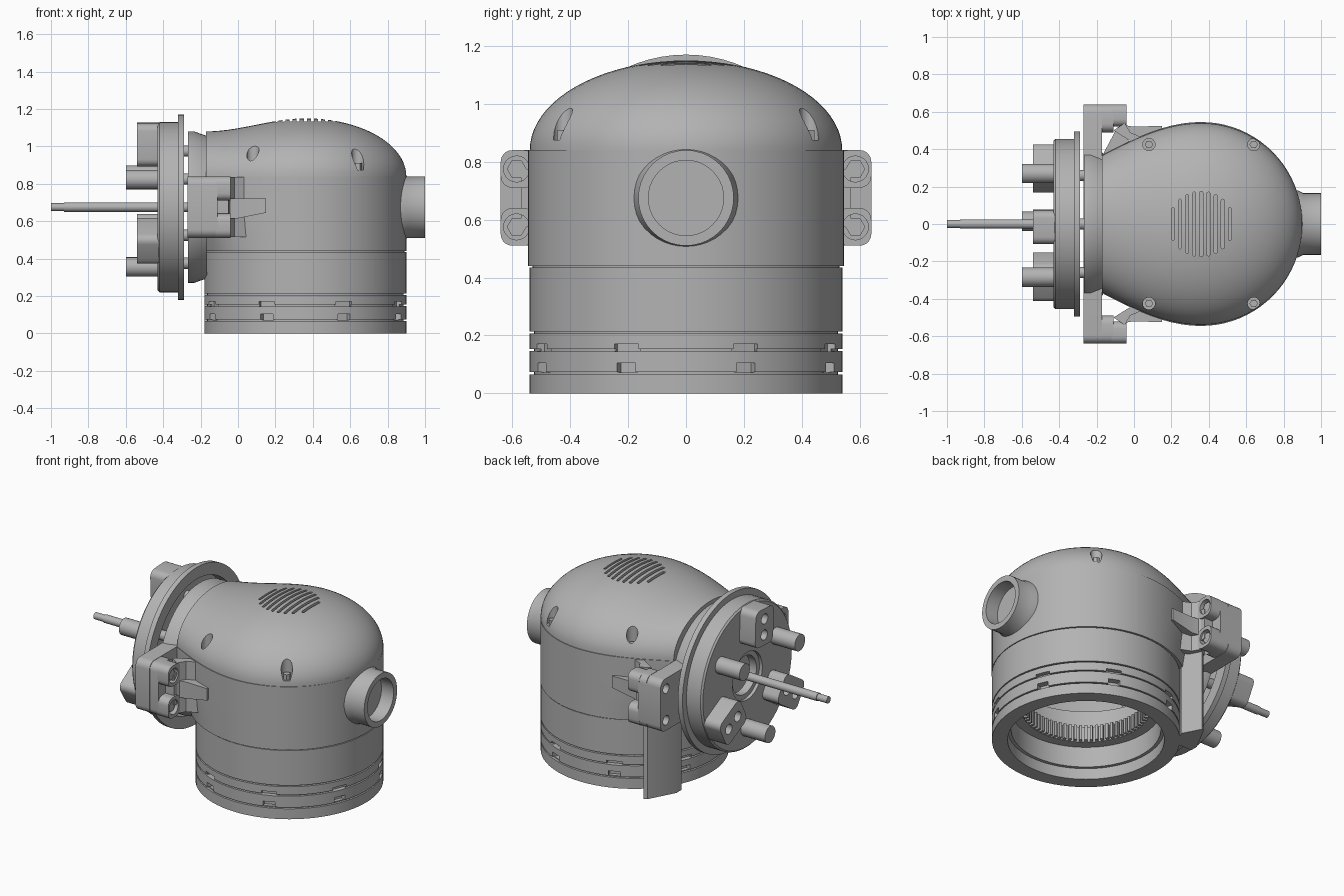
import bpy, bmesh
from math import sin, cos, pi, sqrt, radians
from mathutils import Matrix

if "Cube" in bpy.data.objects:
    bpy.data.objects.remove(bpy.data.objects["Cube"])

grey = bpy.data.materials.new("machined_grey")
grey.use_nodes = True
grey.diffuse_color = (0.45, 0.45, 0.45, 1)
grey.node_tree.nodes["Principled BSDF"].inputs["Base Color"].default_value = grey.diffuse_color

CX, R, MID = 0.36, 0.54, 0.675      # body axis, body radius, flange axis height


def activate(ob):
    bpy.ops.object.select_all(action='DESELECT')
    ob.select_set(True)
    bpy.context.view_layer.objects.active = ob


def make(name, verts, faces, fix=True):
    bm = bmesh.new()
    vs = [bm.verts.new(v) for v in verts]
    for f in faces:
        bm.faces.new([vs[i] for i in f])
    bmesh.ops.remove_doubles(bm, verts=bm.verts, dist=1e-5)
    if fix:
        bmesh.ops.recalc_face_normals(bm, faces=bm.faces)
    me = bpy.data.meshes.new(name)
    bm.to_mesh(me)
    bm.free()
    ob = bpy.data.objects.new(name, me)
    bpy.context.collection.objects.link(ob)
    me.materials.append(grey)
    smooth(ob)
    return ob


def smooth(ob):
    activate(ob)
    bpy.ops.object.shade_smooth_by_angle(angle=radians(30))


def place(axis, u, v, h):
    return (h, u, v) if axis == 'X' else (u, v, h)


def prism(name, outline, axis, a, b):
    n = len(outline)
    verts = [place(axis, u, v, h) for h in (a, b) for u, v in outline]
    faces = [(i, (i + 1) % n, n + (i + 1) % n, n + i) for i in range(n)]
    return make(name, verts, faces + [range(n), range(n, 2 * n)])


def circle(u, v, r, n=24):
    return [(u + r * cos(2 * pi * i / n), v + r * sin(2 * pi * i / n)) for i in range(n)]


def rounded(u, v, hu, hv, r, n=5):
    pts = []
    for k, (su, sv) in enumerate(((1, 1), (-1, 1), (-1, -1), (1, -1))):
        for i in range(n + 1):
            a = pi / 2 * (k + i / n)
            pts.append((u + su * (hu - r) + r * cos(a), v + sv * (hv - r) + r * sin(a)))
    return pts


def lathe(name, profile, axis, u, v, n=72):
    m = len(profile)
    verts = [place(axis, u + r * cos(2 * pi * i / n), v + r * sin(2 * pi * i / n), h)
             for i in range(n) for r, h in profile]
    faces = [(i * m + j, i * m + (j + 1) % m, (i + 1) % n * m + (j + 1) % m, (i + 1) % n * m + j)
             for i in range(n) for j in range(m)]
    return make(name, verts, faces)


def join(obs):
    activate(obs[0])
    for o in obs:
        o.select_set(True)
    if len(obs) > 1:
        bpy.ops.object.join()
    return obs[0]


def cut(ob, cutters):
    cutter = join(cutters)
    activate(ob)
    mod = ob.modifiers.new("cut", 'BOOLEAN')
    mod.operation, mod.object, mod.solver = 'DIFFERENCE', cutter, 'EXACT'
    bpy.ops.object.modifier_apply(modifier=mod.name)
    bpy.data.objects.remove(cutter)
    smooth(ob)


# Stations along x: half width and dome height, running from neck to rear
stations = []
for i in range(15):
    u = i / 14
    stations.append((-0.17 + 0.53 * u, 0.37 + 0.175 * sin(pi / 2 * u),
                     0.24 + 0.07 * u * u * (3 - 2 * u)))
for i in range(1, 21):
    t = pi / 2 * i / 20
    stations.append((CX + R * sin(t), 0.545 * cos(t), 0.31 * cos(t)))

# Domed cover, closed by a flat underside and a neck end
M = 40
verts = [(x, (w * 0.99) * cos(pi * j / M), 0.84 + h * sin(pi * j / M))
         for x, w, h in stations for j in range(M + 1)]
faces = [(i * (M + 1) + j, i * (M + 1) + (j + 1) % (M + 1),
          (i + 1) * (M + 1) + (j + 1) % (M + 1), (i + 1) * (M + 1) + j)
         for i in range(len(stations) - 2) for j in range(M + 1)]
last = (len(stations) - 2) * (M + 1)
tip = last + M + 1
faces += [(last + j, last + (j + 1) % (M + 1), tip) for j in range(M + 1)]
dome = make("dome_cover", verts[:tip + 1], faces + [range(M + 1)])

# Vent slots and screw pockets in the dome
cutters = []
for k in range(-4, 5):
    half = sqrt(0.175 ** 2 - (k * 0.038) ** 2)
    cutters.append(prism("slot", rounded(CX + k * 0.038, 0, 0.008, half, 0.007, 2), 'Z', 1.12, 1.3))
screws = [(CX + sx * 0.28, sy * 0.425) for sx in (-1, 1) for sy in (-1, 1)]
for x, y in screws:
    cutters.append(prism("pocket", circle(x, y, 0.033, 16), 'Z', 0.875, 1.2))
cut(dome, cutters)
for x, y in screws:
    prism("dome_screw", circle(x, y, 0.022, 6), 'Z', 0.87, 0.91)

# Upper housing wall: follows the dome above, tucks in under the neck below
verts, n = [], 2 * len(stations) - 1
rows = ((0.44, 0.6), (0.54, 0.25), (0.64, 0), (0.84, 0))
for z, tuck in rows:
    side = []
    for x, w, h in stations:
        if x < CX:
            w += (sqrt(0.545 ** 2 - (x - CX) ** 2) - w) * tuck
        side.append((x, w))
    verts += [(x, -w, z) for x, w in side] + [(x, w, z) for x, w in side[-2::-1]]
wall = make("upper_housing", verts, [(k * n + i, k * n + i + 1, k * n + n + i + 1, k * n + n + i)
                                     for k in range(len(rows) - 1) for i in range(n - 1)], fix=False)
activate(wall)
shell = wall.modifiers.new("thickness", 'SOLIDIFY')
shell.thickness, shell.offset = 0.03, -1
bpy.ops.object.modifier_apply(modifier=shell.name)
smooth(wall)

# Lower housing: stacked rings separated by grooves, open underneath
profile = [(0.45, 0), (R, 0)]
for z in (0.07, 0.15, 0.21):
    profile += [(R, z - 0.004), (R - 0.015, z - 0.004), (R - 0.015, z + 0.004), (R, z + 0.004)]
profile += [(R, 0.435), (0.53, 0.435), (0.53, 0.46), (0.47, 0.46), (0.47, 0.3), (0.37, 0.3),
            (0.37, 0.2), (0.43, 0.2), (0.43, 0.07), (0.45, 0.07)]
lower = lathe("lower_housing", profile, 'Z', CX, 0)


def around(name, count, start, r0, r1, half, z0, z1):
    out = []
    for i in range(count):
        ob = prism(name, [(r0, -half), (r1, -half), (r1, half), (r0, half)], 'Z', z0, z1)
        ob.data.transform(Matrix.Translation((CX, 0, 0)) @ Matrix.Rotation(start + 2 * pi * i / count, 4, 'Z'))
        out.append(ob)
    return out


cut(lower, around("notch", 8, pi / 8, 0.51, 0.6, 0.045, 0.145, 0.17))
cut(lower, around("notch", 8, pi / 8, 0.5, 0.6, 0.035, 0.072, 0.105))
teeth = join(around("ring_gear_teeth", 72, 0, 0.345, 0.375, 0.008, 0.202, 0.298))
teeth.name = "ring_gear_teeth"

# Upright post under the clamp, on the left side only
prism("side_post", [(-0.178, 0.3), (-0.178, 0.35), (-0.09, 0.515), (-0.07, 0.525), (-0.01, 0.41),
                    (-0.06, 0.3)], 'Z', 0, 0.6)

# Rear port with flared root
lathe("rear_port", [(0, 0.86), (0.18, 0.86), (0.18, 0.875), (0.165, 0.905), (0.165, 1.0),
                    (0.13, 1.0), (0.13, 0.915), (0, 0.915)], 'X', 0, MID, 40)

# Round neck plate, tapered towards the housing
lathe("neck_plate", [(0, -0.268), (0.405, -0.268), (0.405, -0.235), (0.38, -0.165), (0, -0.165)],
      'X', 0, MID)

# Ear plate with bolted clamps on both sides
ear = prism("ear_plate", rounded(0, MID, 0.64, 0.165, 0.045), 'X', -0.27, -0.172)
cut(ear, [prism("bore", circle(s * 0.585, MID + t, 0.03, 16), 'X', -0.3, -0.22)
          for s in (-1, 1) for t in (-0.1, 0.1)])
for s in (-1, 1):
    prism("clamp_back", rounded(s * 0.565, MID, 0.075, 0.165, 0.045), 'X', -0.17, -0.11)
    prism("clamp_web", rounded(s * 0.545, MID, 0.025, 0.1, 0.01), 'X', -0.12, -0.05)
    for t in (-0.1, 0.1):
        lobe = prism("clamp_lobe", rounded(s * 0.58, MID + t, 0.06, 0.065, 0.04), 'X', -0.12, -0.04)
        cut(lobe, [prism("bore", circle(s * 0.585, MID + t, 0.045, 20), 'X', -0.09, 0)])
        prism("clamp_bolt", circle(s * 0.585, MID + t, 0.034, 6), 'X', -0.1, -0.055)
    # Gusset wing along the housing, and the arm joining it to the clamp
    gusset = prism("gusset", [(-0.06, s * 0.53), (0.0, s * 0.52), (0.15, s * 0.525),
                              (0.15, s * 0.46), (0.02, s * 0.4), (-0.03, s * 0.46)], 'Z', 0.615, 0.72)
    for v in gusset.data.vertices:
        if v.co.x > 0.1 and v.co.z < MID:
            v.co.z += 0.03
    prism("clamp_arm", [(-0.11, s * 0.5), (-0.05, s * 0.54), (-0.02, s * 0.49), (0.05, s * 0.46),
                        (0.03, s * 0.43), (-0.03, s * 0.45)], 'Z', 0.515, 0.835)

# Flange disc with hollow back, rim and centre bore
lathe("flange_disc", [(0.12, -0.41), (0.15, -0.41), (0.15, -0.43), (0.445, -0.43),
                      (0.455, -0.42), (0.455, -0.322), (0.495, -0.322), (0.495, -0.29),
                      (0.42, -0.29), (0.42, -0.36), (0.12, -0.36)], 'X', 0, MID)
for i in range(6):
    a = pi / 6 + i * pi / 3
    prism("flange_standoff", circle(0.3 * cos(a), MID + 0.3 * sin(a), 0.03, 16), 'X', -0.37, -0.26)

# Three pins and three drilled blocks, alternating around the flange
for i in range(3):
    turn = radians(2.5) + i * 2 * pi / 3
    a = pi / 6 + turn
    prism("flange_pin", circle(0.32 * cos(a), MID + 0.32 * sin(a), 0.052), 'X', -0.6, -0.42)
    block = prism("flange_block", rounded(0, 0.335, 0.09, 0.115, 0.04), 'X', -0.54, -0.42)
    cut(block, [prism("bore", circle(0, r, 0.032, 16), 'X', -0.6, -0.48) for r in (0.285, 0.385)])
    block.data.transform(Matrix.Translation((0, 0, MID)) @ Matrix.Rotation(turn, 4, 'X'))

# Centre shaft with stepped tip
prism("shaft", circle(0, MID, 0.025), 'X', -0.93, -0.26)
prism("shaft_tip", circle(0, MID, 0.021), 'X', -1.0, -0.92)
